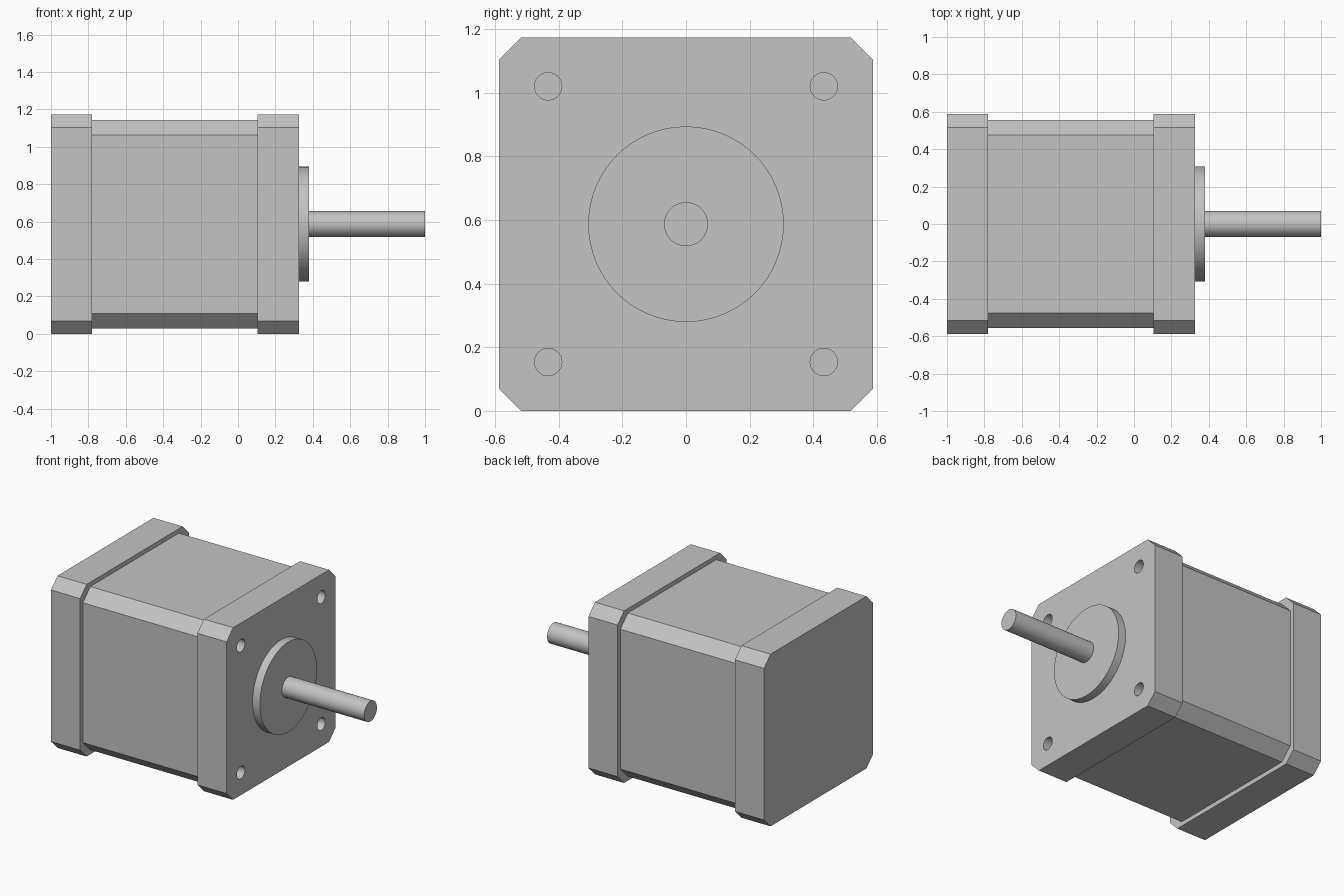
import bpy
import bmesh
from math import cos, sin, tau, radians

if "Cube" in bpy.data.objects:
    bpy.data.objects.remove(bpy.data.objects["Cube"], do_unlink=True)

GREY = (0.55, 0.55, 0.55, 1)
metal = bpy.data.materials.new("light grey metal")
metal.use_nodes = True
metal.diffuse_color = GREY
metal.node_tree.nodes["Principled BSDF"].inputs["Base Color"].default_value = GREY

HALF = 0.587  # half the plate width, also the height of the shaft axis


def extrude_x(name, outline, x0, x1):
    """Extrude a closed (y, z) outline along x, centred on the shaft axis."""
    bm = bmesh.new()
    face = bm.faces.new([bm.verts.new((x0, y, z + HALF)) for y, z in outline])
    result = bmesh.ops.extrude_face_region(bm, geom=[face], use_keep_orig=True)
    verts = [v for v in result["geom"] if isinstance(v, bmesh.types.BMVert)]
    bmesh.ops.translate(bm, verts=verts, vec=(x1 - x0, 0, 0))
    bmesh.ops.recalc_face_normals(bm, faces=bm.faces)
    mesh = bpy.data.meshes.new(name)
    bm.to_mesh(mesh)
    bm.free()
    mesh.materials.append(metal)
    obj = bpy.data.objects.new(name, mesh)
    bpy.context.collection.objects.link(obj)
    return obj


def chamfered_square(half, cut):
    s = half - cut
    return [(half, -s), (half, s), (s, half), (-s, half),
            (-half, s), (-half, -s), (-s, -half), (s, -half)]


def circle(radius, sides=64, y=0, z=0):
    return [(y + radius * cos(tau * i / sides), z + radius * sin(tau * i / sides))
            for i in range(sides)]


def smooth(obj):
    bpy.ops.object.select_all(action="DESELECT")
    obj.select_set(True)
    bpy.context.view_layer.objects.active = obj
    bpy.ops.object.shade_smooth_by_angle(angle=radians(30))


# Housing: end caps with a slimmer body between them
extrude_x("rear_cap", chamfered_square(HALF, 0.07), -1, -0.78)
extrude_x("motor_body", chamfered_square(0.557, 0.08), -0.78, 0.105)
front_cap = extrude_x("front_cap", chamfered_square(HALF, 0.07), 0.105, 0.325)

# Blind screw holes in the corners of the front cap
for sy in (-1, 1):
    for sz in (-1, 1):
        drill = extrude_x("screw_hole_cutter", circle(0.043, 32, sy * 0.433, sz * 0.433), 0.2, 0.4)
        cut = front_cap.modifiers.new("screw_hole", "BOOLEAN")
        cut.operation = "DIFFERENCE"
        cut.solver = "EXACT"
        cut.object = drill
        bpy.context.view_layer.objects.active = front_cap
        bpy.ops.object.modifier_apply(modifier=cut.name)
        bpy.data.objects.remove(drill, do_unlink=True)
smooth(front_cap)

# Raised pilot disc and output shaft
smooth(extrude_x("pilot_disc", circle(0.307), 0.325, 0.38))
smooth(extrude_x("output_shaft", circle(0.069, 48), 0.38, 1))
